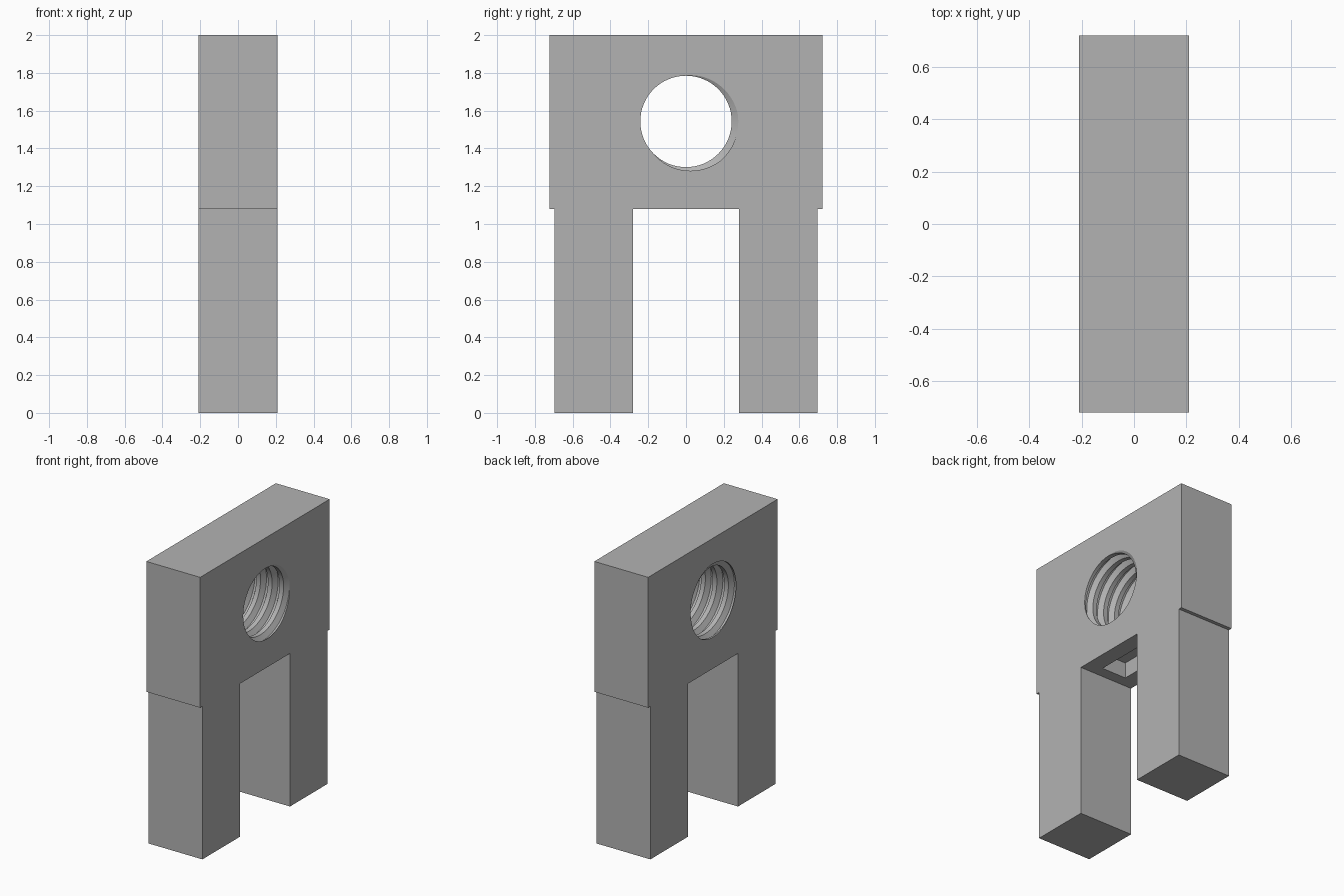
import bpy, bmesh, math

cube = bpy.data.objects.get("Cube")
if cube:
    bpy.data.objects.remove(cube, do_unlink=True)

HALF_X = 0.21
HOLE_Z = 1.543

grey = bpy.data.materials.new("plain_grey")
grey.use_nodes = True
colour = (0.45, 0.45, 0.45, 1)
grey.diffuse_color = colour
grey.node_tree.nodes["Principled BSDF"].inputs["Base Color"].default_value = colour


def finish(name, bm):
    bmesh.ops.recalc_face_normals(bm, faces=bm.faces)
    mesh = bpy.data.meshes.new(name)
    bm.to_mesh(mesh)
    bm.free()
    mesh.materials.append(grey)
    obj = bpy.data.objects.new(name, mesh)
    bpy.context.collection.objects.link(obj)
    return obj


def cut(target, cutter):
    mod = target.modifiers.new(cutter.name, 'BOOLEAN')
    mod.operation = 'DIFFERENCE'
    mod.solver = 'EXACT'
    mod.object = cutter
    bpy.context.view_layer.objects.active = target
    bpy.ops.object.modifier_apply(modifier=mod.name)
    bpy.data.objects.remove(cutter, do_unlink=True)


# Two-legged body: mirrored side profile, extruded across x
half = [(0.28, 1.08), (0.28, 0), (0.697, 0), (0.697, 1.08), (0.722, 1.08), (0.722, 2)]
outline = half + [(-y, z) for y, z in reversed(half)]
bm = bmesh.new()
face = bm.faces.new([bm.verts.new((-HALF_X, y, z)) for y, z in outline])
ext = bmesh.ops.extrude_face_region(bm, geom=[face])
bmesh.ops.translate(bm, vec=(2 * HALF_X, 0, 0),
                    verts=[v for v in ext["geom"] if isinstance(v, bmesh.types.BMVert)])
body = finish("forked_block", bm)

# Shallow rectangular pocket under the bridge
bm = bmesh.new()
bmesh.ops.create_cube(bm, size=1)
bmesh.ops.scale(bm, vec=(0.19, 0.40, 0.22), verts=bm.verts)
bmesh.ops.translate(bm, vec=(0, 0, 1.08), verts=bm.verts)
cut(body, finish("pocket_cutter", bm))

# Threaded bore: a helical strip of groove sections, closed at both ends
PITCH, STEPS, TURNS = 0.09, 64, 8
groove = [(-0.32, 0.242), (-0.08, 0.277), (0.08, 0.277), (0.32, 0.242)]
start = HALF_X - PITCH * 6 + PITCH * 20 / 360
bm = bmesh.new()
rows = []
for n in range(STEPS * TURNS + 1):
    a = 2 * math.pi * n / STEPS
    rows.append([bm.verts.new((start + PITCH * (n / STEPS + f),
                               r * math.cos(a), HOLE_Z + r * math.sin(a)))
                 for f, r in groove])
for n in range(STEPS * TURNS):
    here, there = list(rows[n]), list(rows[n + 1])
    if n + 1 + STEPS < len(rows):
        here.append(rows[n + STEPS][0])
        there.append(rows[n + 1 + STEPS][0])
    for j in range(len(here) - 1):
        bm.faces.new((here[j], there[j], there[j + 1], here[j + 1]))
open_edges = [e for e in bm.edges if e.is_boundary]
ends = [bm.verts.new((x, 0, HOLE_Z)) for x in (start - PITCH, start + PITCH * (TURNS + 1))]
middle = start + PITCH * TURNS / 2
for e in open_edges:
    tip = ends[0] if e.verts[0].co.x < middle else ends[1]
    bm.faces.new((e.verts[0], e.verts[1], tip))
cut(body, finish("thread_cutter", bm))

# Smooth thread, crisp edges
body.select_set(True)
bpy.context.view_layer.objects.active = body
bpy.ops.object.shade_smooth_by_angle(angle=math.radians(25))
